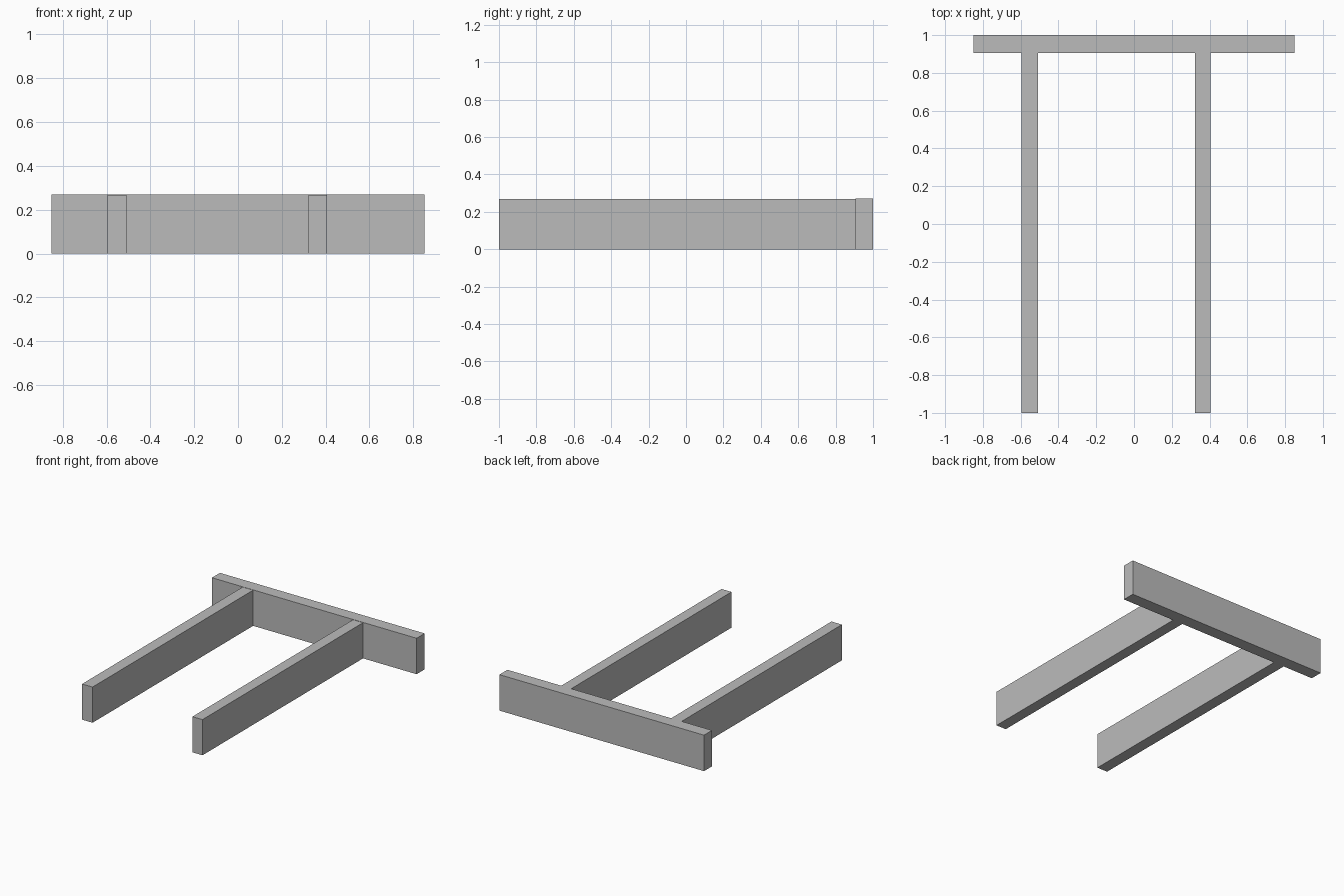
import bpy

if "Cube" in bpy.data.objects:
    bpy.data.objects.remove(bpy.data.objects["Cube"])

grey = bpy.data.materials.new("plain grey")
grey.diffuse_color = (0.5, 0.5, 0.5, 1.0)
grey.use_nodes = True
grey.node_tree.nodes["Principled BSDF"].inputs["Base Color"].default_value = grey.diffuse_color


def box(name, x, y, z):
    """Axis-aligned block from (min, max) pairs."""
    centre = [(a + b) / 2 for a, b in (x, y, z)]
    bpy.ops.mesh.primitive_cube_add(size=1, location=centre)
    obj = bpy.context.object
    obj.name = name
    obj.scale = [b - a for a, b in (x, y, z)]
    bpy.ops.object.transform_apply(location=False, rotation=False, scale=True)
    obj.data.materials.append(grey)
    return obj


# Cross beam along the back
BEAM_FRONT = 0.905
box("back_beam", (-0.85, 0.85), (BEAM_FRONT, 1.0), (0, 0.27))

# Two long rails running forward from the beam
for name, x in (("left_rail", (-0.595, -0.508)), ("right_rail", (0.322, 0.405))):
    box(name, x, (-1.0, BEAM_FRONT), (0, 0.268))
